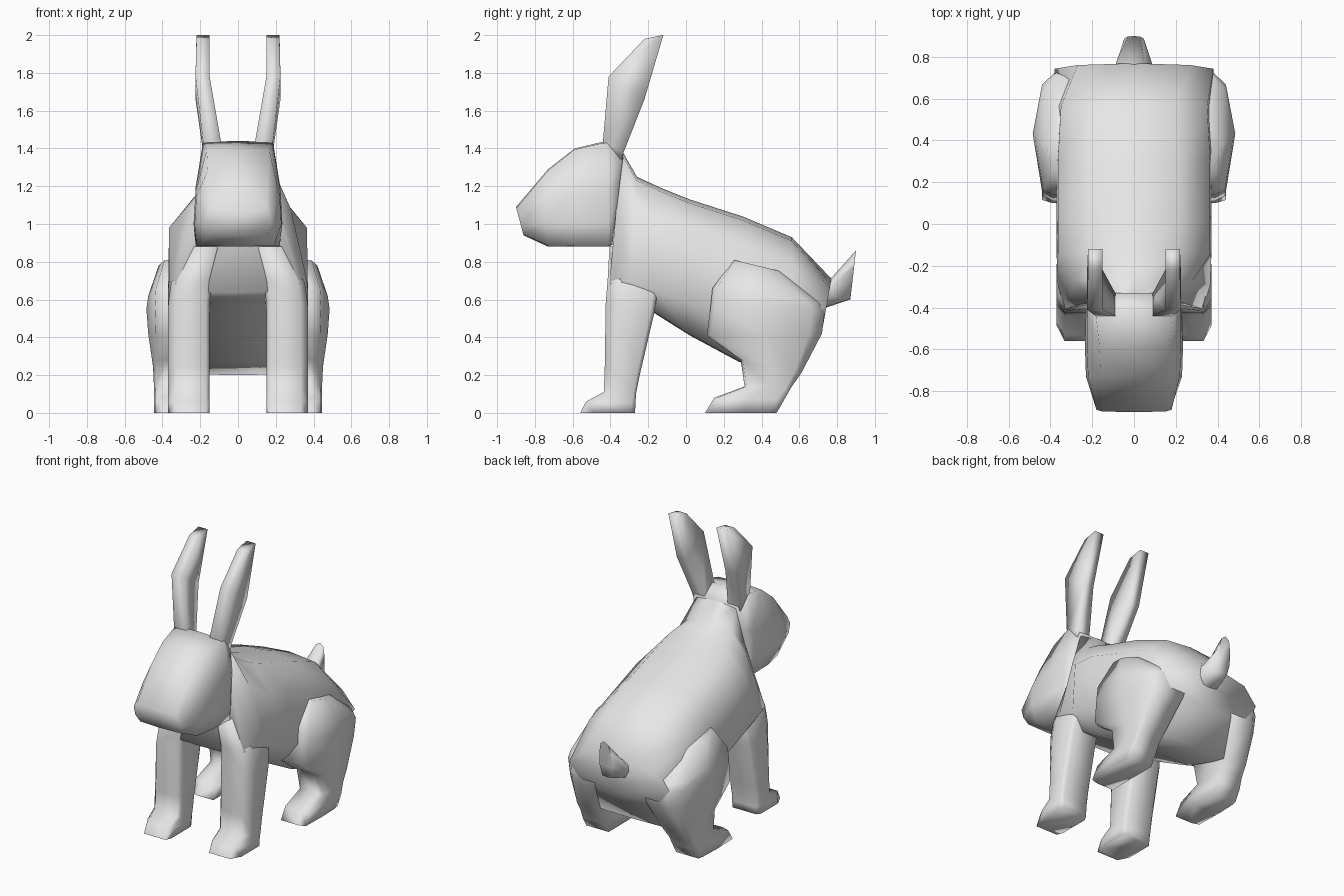
import bpy, bmesh, math

if "Cube" in bpy.data.objects:
    bpy.data.objects.remove(bpy.data.objects["Cube"])

fur = bpy.data.materials.new("light_grey")
fur.diffuse_color = (0.8, 0.8, 0.8, 1)
fur.use_nodes = True
fur.node_tree.nodes["Principled BSDF"].inputs["Base Color"].default_value = fur.diffuse_color


def loft(name, rings):
    """Skin a list of equal-length point rings and cap both ends."""
    bm = bmesh.new()
    loops = [[bm.verts.new(p) for p in r] for r in rings]
    n = len(loops[0])
    for a, b in zip(loops, loops[1:]):
        for i in range(n):
            j = (i + 1) % n
            bm.faces.new((a[i], a[j], b[j], b[i]))
    bm.faces.new(loops[0][::-1])
    bm.faces.new(loops[-1])
    bmesh.ops.recalc_face_normals(bm, faces=bm.faces)
    me = bpy.data.meshes.new(name)
    bm.to_mesh(me)
    bm.free()
    me.materials.append(fur)
    ob = bpy.data.objects.new(name, me)
    bpy.context.collection.objects.link(ob)
    bpy.ops.object.select_all(action='DESELECT')
    ob.select_set(True)
    bpy.context.view_layer.objects.active = ob
    bpy.ops.object.shade_smooth_by_angle(angle=math.radians(100))
    return ob


def slice_ring(yt, yb, zt, zb, wt, w1, z1, w2, z2, wb, drop=0.02):
    """Symmetric upright cross-section, leaning from yb (bottom) to yt (top)."""
    half = [(wt, zt - drop), (w1, z1), (w2, z2), (wb, zb + 0.005)]
    pts = [(0, zt)] + half + [(0, zb)] + [(-x, z) for x, z in reversed(half)]
    return [(x, yb + (yt - yb) * (z - zb) / (zt - zb), z) for x, z in pts]


def place(s, pts, y0, y1, z0, z1):
    """Tilt a flat outline from height z0 at the front to z1 at the back."""
    return [(s * x, y, z0 + (z1 - z0) * (y - y0) / (y1 - y0)) for x, y in pts]


def leg_ring(s, x0, x1, y0, y1, z0, z1):
    cx, cy = 0.17 * (x1 - x0), 0.25 * (y1 - y0)
    return place(s, [(x0 + cx / 2, y0), (x1 - cx, y0), (x1, y0 + cy), (x1, y1 - cy / 3),
                     (x1 - cx / 2, y1), (x0 + cx / 2, y1), (x0, y1 - cy / 2), (x0, y0 + cy / 2)],
                 y0, y1, z0, z1)


def haunch_ring(s, x0, x1, b, y0, y1, z0, z1):
    """Outline whose outer side bulges by b at mid length."""
    m, d = (y0 + y1) / 2, y1 - y0
    return place(s, [(x0, y0), (x1 - b - .05, y0), (x1 - b, y0 + .04 * d), (x1, m),
                     (x1 - b, y1 - .11 * d), (x1 - 2.6 * b, y1), (x0, y1), (x0, m)],
                 y0, y1, z0, z1)


def ear_ring(s, x0, x1, y0, y1, z0, z1):
    return [(s * x0, y0, z0), (s * x1, y0, z0), (s * x1, y1, z1), (s * x0, y1, z1)]


# Body from neck to rump
loft("body", [slice_ring(*v) for v in (
    (-.34, -.41, 1.39, .64, .15, .20, 1.10, .33, .68, .28),
    (-.26, -.30, 1.25, .60, .16, .28, 1.08, .365, .70, .30),
    (-.13, -.17, 1.19, .53, .21, .365, .98, .37, .65, .28),
    (.02, .02, 1.13, .41, .22, .365, .97, .37, .58, .22),
    (.30, .28, 1.04, .27, .22, .365, .87, .37, .50, .22),
    (.56, .58, .93, .20, .20, .35, .79, .38, .48, .27),
    (.77, .72, .71, .43, .10, .27, .66, .38, .56, .30))])

# Head from neck to muzzle
loft("head", [slice_ring(*v, 0.006) for v in (
    (-.33, -.39, 1.38, .89, .17, .20, 1.20, .21, 1.0, .20),
    (-.42, -.41, 1.44, .88, .185, .225, 1.19, .23, 1.0, .225),
    (-.59, -.59, 1.40, .88, .165, .225, 1.17, .235, 1.0, .22),
    (-.73, -.73, 1.29, .88, .16, .22, 1.15, .23, 1.0, .19),
    (-.90, -.86, 1.09, .94, .15, .18, 1.05, .18, .99, .15))])

# Short upturned tail
loft("tail", [slice_ring(*v) for v in (
    (.70, .66, .74, .53, .08, .11, .66, .11, .60, .06),
    (.77, .78, .715, .57, .05, .085, .67, .08, .62, .05),
    (.90, .87, .86, .60, .03, .045, .77, .05, .68, .035))])

for side, s in (("right", 1), ("left", -1)):
    # Ear: narrow root, broad middle, blunt tip
    loft("ear_" + side, [ear_ring(s, *v) for v in (
        (.08, .18, -.43, -.34, 1.39, 1.34),
        (.09, .185, -.44, -.33, 1.435, 1.38),
        (.15, .225, -.41, -.22, 1.78, 1.66),
        (.15, .22, -.22, -.12, 1.98, 2.0))])

    # Front leg and paw
    loft("front_leg_" + side, [leg_ring(s, *v) for v in (
        (.10, .25, -.405, -.15, .88, .88),
        (.14, .355, -.415, -.15, .70, .64),
        (.15, .37, -.425, -.17, .58, .52),
        (.15, .37, -.43, -.245, .25, .20),
        (.15, .37, -.435, -.265, .11, .10),
        (.15, .37, -.53, -.267, .06, .05),
        (.15, .37, -.56, -.27, 0, 0))])

    # Haunch, hind leg and paw
    loft("hind_leg_" + side, [haunch_ring(s, *v) for v in (
        (.15, .42, .03, .25, .50, .81, .75),
        (.16, .475, .04, .14, .71, .66, .58),
        (.17, .485, .045, .13, .735, .56, .54),
        (.20, .475, .04, .11, .72, .41, .42),
        (.25, .45, .015, .29, .61, .28, .21),
        (.26, .445, .01, .31, .56, .14, .14),
        (.26, .445, .005, .15, .52, .08, .07),
        (.26, .445, .005, .10, .48, 0, 0))])
